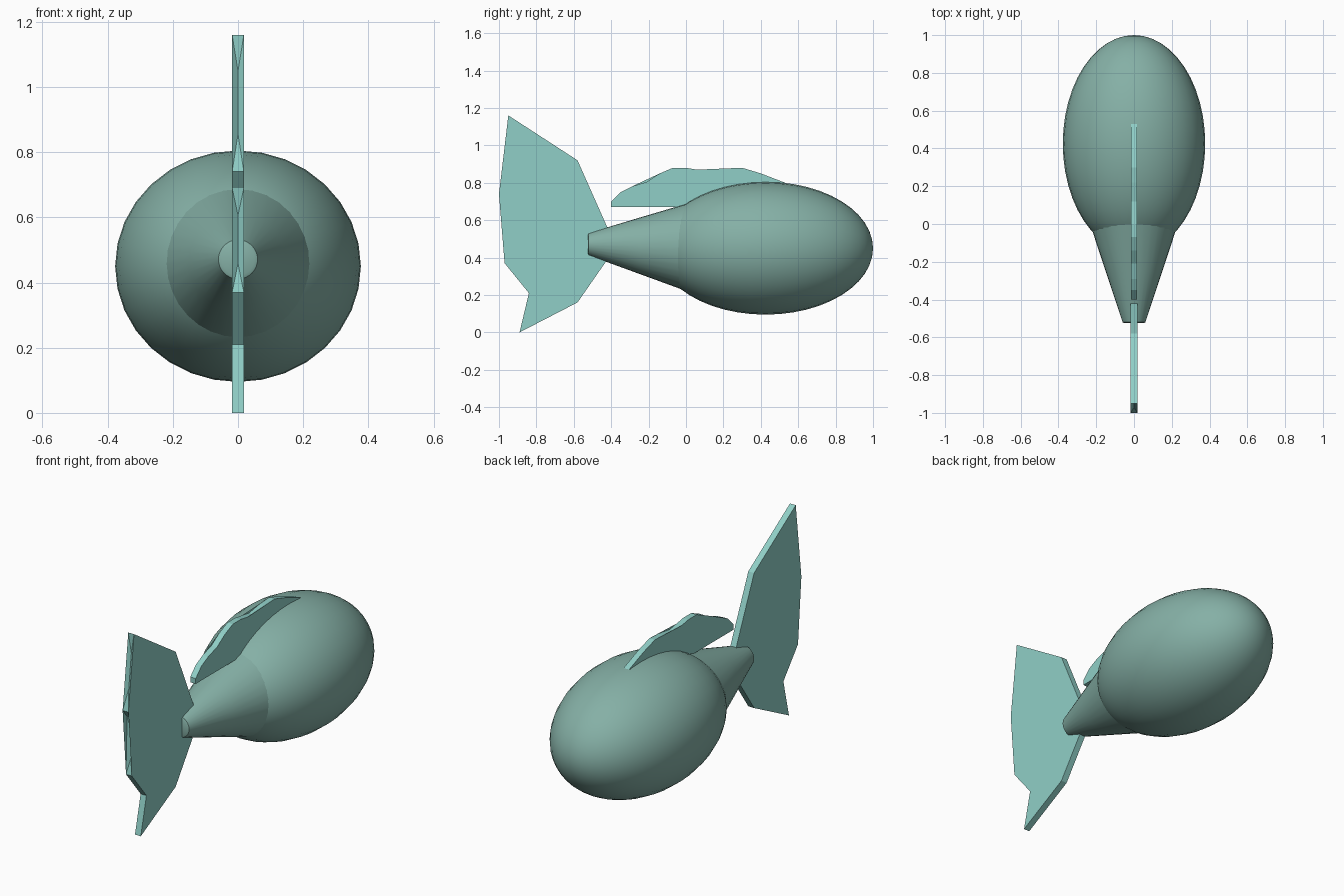
import bpy, bmesh, math
from mathutils import Vector

if "Cube" in bpy.data.objects:
    bpy.data.objects.remove(bpy.data.objects["Cube"])


def material(name, rgb):
    m = bpy.data.materials.new(name)
    m.diffuse_color = (*rgb, 1)
    m.use_nodes = True
    m.node_tree.nodes["Principled BSDF"].inputs["Base Color"].default_value = m.diffuse_color
    return m


body_mat = material("dull sea green", (0.235, 0.434, 0.381))
fin_mat = material("pale aqua", (0.279, 0.624, 0.571))


def finish(name, bm, mat, smooth=False):
    bmesh.ops.recalc_face_normals(bm, faces=bm.faces[:])
    mesh = bpy.data.meshes.new(name)
    bm.to_mesh(mesh)
    bm.free()
    mesh.materials.append(mat)
    ob = bpy.data.objects.new(name, mesh)
    bpy.context.collection.objects.link(ob)
    if smooth:
        bpy.ops.object.select_all(action='DESELECT')
        ob.select_set(True)
        bpy.context.view_layer.objects.active = ob
        bpy.ops.object.shade_smooth_by_angle(angle=math.radians(40))
    return ob


def fin(name, outline, half, grooved=(), depth=0.015):
    """Flat plate from a (y, z) outline; listed rim edges get a shallow V groove."""
    bm = bmesh.new()
    left = [bm.verts.new((-half, y, z)) for y, z in outline]
    right = [bm.verts.new((half, y, z)) for y, z in outline]
    sides = [bm.faces.new(left), bm.faces.new(right[::-1])]
    n = len(outline)
    for i in range(n):
        j = (i + 1) % n
        l0, l1, r0, r1 = left[i], left[j], right[i], right[j]
        if i not in grooved:
            bm.faces.new((l0, r0, r1, l1))
            continue
        # outline runs clockwise in (y, z), so the inward side is on the right
        p, q = Vector((0, *outline[i])), Vector((0, *outline[j]))
        d = (q - p).normalized()
        inward = Vector((0, d.z, -d.y)) * depth
        c0 = bm.verts.new(p.lerp(q, 0.28) + inward)
        c1 = bm.verts.new(p.lerp(q, 0.74) + inward)
        bm.faces.new((l0, r0, c0))
        bm.faces.new((r0, r1, c1, c0))
        bm.faces.new((r1, l1, c1))
        bm.faces.new((l1, l0, c0, c1))
    bmesh.ops.triangulate(bm, faces=sides)
    return finish(name, bm, fin_mat)


# egg-shaped body, poles along y
bm = bmesh.new()
bmesh.ops.create_uvsphere(bm, u_segments=32, v_segments=24, radius=1)
for v in bm.verts:
    x, y, z = v.co
    v.co = (0.377 * x, 0.425 + 0.575 * z, 0.45 + 0.355 * y)
finish("body", bm, body_mat, True)

# tapering tail stem with a softened tip
bm = bmesh.new()
rings = []
for y, r, zc in [(-0.525, 0.05, 0.472), (-0.52, 0.06, 0.471), (-0.505, 0.065, 0.471),
                 (-0.25, 0.15, 0.463), (0.04, 0.246, 0.453)]:
    rings.append([bm.verts.new((r * math.cos(a), y, zc + r * math.sin(a)))
                  for a in (math.tau * k / 32 for k in range(32))])
for a, b in zip(rings, rings[1:]):
    for k in range(32):
        m = (k + 1) % 32
        bm.faces.new((a[k], a[m], b[m], b[k]))
bm.faces.new(rings[0])
bm.faces.new(rings[-1])
finish("tail_stem", bm, body_mat, True)

# upright tail fin, rear edges grooved
fin("tail_fin",
    [(-0.89, 0.0), (-0.84, 0.21), (-0.97, 0.37), (-0.96, 0.69), (-1.0, 0.74),
     (-0.95, 1.16), (-0.58, 0.92), (-0.42, 0.56), (-0.40, 0.47), (-0.42, 0.39),
     (-0.58, 0.16)],
    0.018, grooved=(2, 4))

# wavy back fin
fin("back_fin",
    [(-0.40, 0.67), (-0.40, 0.70), (-0.35, 0.75), (-0.29, 0.78), (-0.21, 0.805),
     (-0.14, 0.85), (-0.07, 0.88), (0.0, 0.88), (0.06, 0.87), (0.12, 0.86),
     (0.22, 0.875), (0.30, 0.88), (0.40, 0.85), (0.53, 0.80), (0.40, 0.74),
     (0.05, 0.67)],
    0.017)
